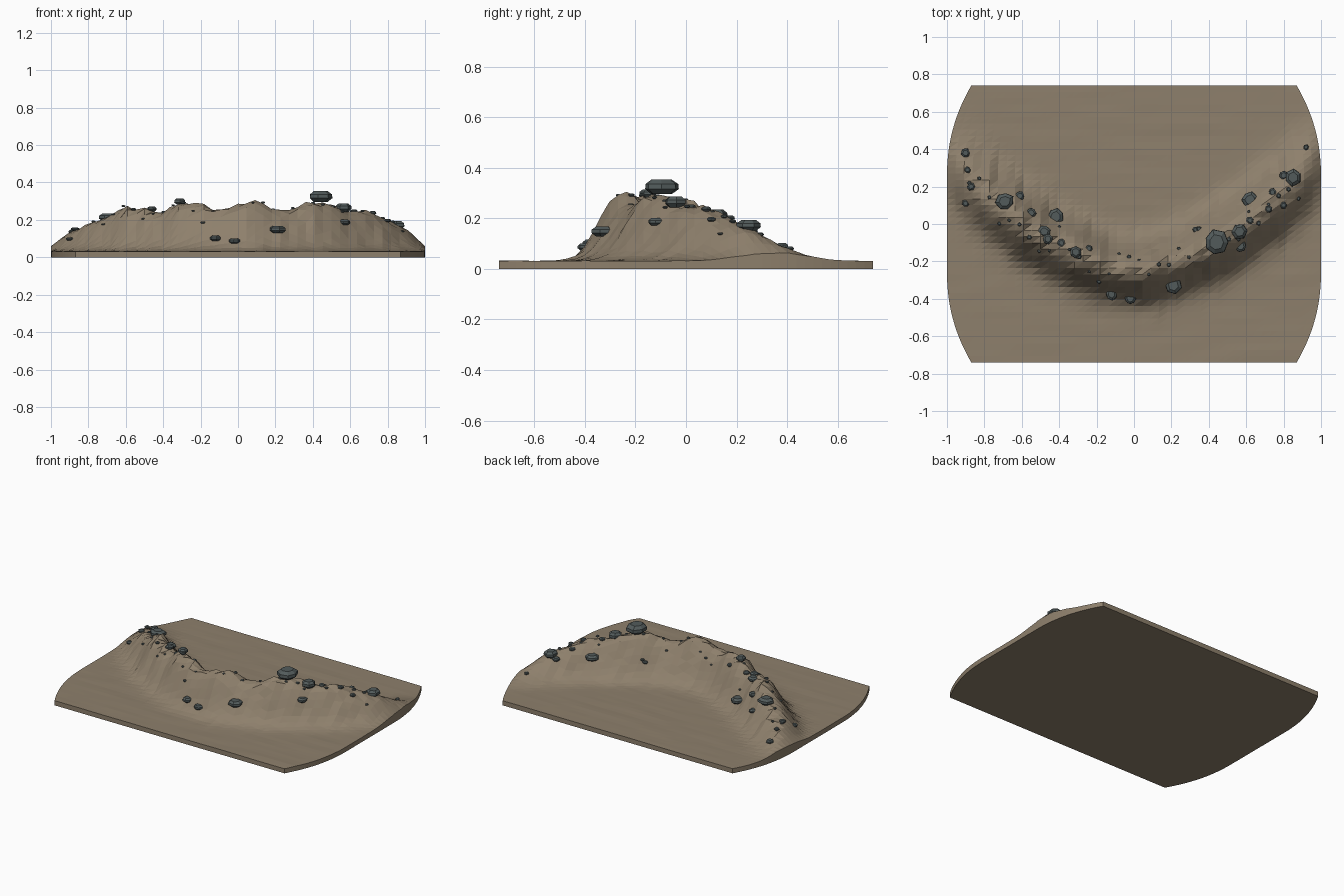
import bpy, bmesh, math, random
from mathutils import noise, Vector

if "Cube" in bpy.data.objects:
    bpy.data.objects.remove(bpy.data.objects["Cube"])

random.seed(7)


def material(name, rgb):
    m = bpy.data.materials.new(name)
    m.diffuse_color = (*rgb, 1)
    m.use_nodes = True
    m.node_tree.nodes["Principled BSDF"].inputs["Base Color"].default_value = m.diffuse_color
    return m


SOIL = material("soil", (0.27, 0.215, 0.15))
STONE = material("stone", (0.085, 0.105, 0.105))

# Crest height along x, from -1 to 1 in steps of 0.1
CREST = [.06, .135, .18, .215, .27, .26, .24, .30, .28, .255, .275,
         .305, .25, .255, .30, .285, .245, .245, .20, .15, .06]
BASE = 0.032
NX, NY, HALF_Y = 44, 44, 0.74


def half_width(y):
    return 1 - 0.13 * max(0, (abs(y) - 0.25) / 0.49) ** 2.2


def crest_height(x):
    t = min(max((x + 1) * 10, 0), 19.999)
    i = int(t)
    return CREST[i] + (CREST[i + 1] - CREST[i]) * (t - i)


def height(x, y):
    # bent ridge: distance from a curved centre line, with gullies on the slopes
    yc = -0.255 + 0.58 * abs(x) ** 1.65
    slope = 0.957 * abs(x) ** 0.65
    d = (y - yc) / math.sqrt(1 + slope * slope)
    gully = noise.noise(Vector((x * 16, y * 5, 3.1)))
    w = (0.122 if d < 0 else 0.135) * (1 + 0.13 * gully)
    h = (crest_height(x) - BASE) * math.exp(-(abs(d) / w) ** 2.2)
    ripple = 0.002 * noise.noise(Vector((x * 3, y * 14, 0)))
    rough = 0.10 * h * noise.noise(Vector((x * 19, y * 19, 8)))
    return BASE + h + ripple + rough


def finish(bm, name, mat):
    bmesh.ops.recalc_face_normals(bm, faces=bm.faces)
    me = bpy.data.meshes.new(name)
    bm.to_mesh(me)
    bm.free()
    me.materials.append(mat)
    ob = bpy.data.objects.new(name, me)
    bpy.context.collection.objects.link(ob)
    return ob


# Ground slab with the ridge as a height field
bm = bmesh.new()
rows = []
for j in range(NY + 1):
    y = -HALF_Y + 2 * HALF_Y * j / NY
    hw = half_width(y)
    xs = [hw * (2 * i / NX - 1) for i in range(NX + 1)]
    rows.append([bm.verts.new((x, y, height(x, y))) for x in xs])
for j in range(NY):
    for i in range(NX):
        a, b = rows[j][i], rows[j][i + 1]
        c, d = rows[j + 1][i + 1], rows[j + 1][i]
        bm.faces.new((a, b, c))
        bm.faces.new((a, c, d))

# Side walls and flat underside
rim = (rows[0] + [r[-1] for r in rows[1:]] + rows[-1][-2::-1]
       + [r[0] for r in rows[-2:0:-1]])
low = [bm.verts.new((v.co.x, v.co.y, 0)) for v in rim]
for k in range(len(rim)):
    n = (k + 1) % len(rim)
    bm.faces.new((rim[k], low[k], low[n], rim[n]))
bm.faces.new(low)
finish(bm, "ridge_ground", SOIL)


def boulder(name, x, y, r, z=None):
    # squat faceted stone made from four irregular rings
    bm = bmesh.new()
    sides = random.choice((6, 7))
    turn = random.uniform(0, 6.28)
    tall = r * random.uniform(0.8, 1.0)
    jag = [random.uniform(0.87, 1.1) for _ in range(sides)]
    rings = []
    for f, h in ((0.6, -0.5), (1, -0.15), (0.97, 0.2), (0.6, 0.5)):
        rings.append([bm.verts.new((
            r * f * jag[k] * math.cos(turn + k * math.tau / sides),
            r * f * jag[k] * math.sin(turn + k * math.tau / sides),
            tall * h)) for k in range(sides)])
    for p, q in zip(rings, rings[1:]):
        for k in range(sides):
            n = (k + 1) % sides
            bm.faces.new((p[k], p[n], q[n], q[k]))
    bm.faces.new(rings[0])
    bm.faces.new(rings[-1])
    ob = finish(bm, name, STONE)
    ob.location = (x, y, z if z else height(x, y) + 0.2 * r)


# Large boulders on the crest and slopes
BIG = [(-.69, .12, .05), (-.42, .04, .045), (-.48, -.04, .035), (-.31, -.15, .035),
       (-.12, -.375, .033), (-.02, -.4, .03), (.21, -.33, .047), (.62, .13, .045),
       (.57, -.12, .033), (.85, .25, .048)]
for x, y, r in BIG:
    boulder("boulder", x, y, r)
boulder("boulder", .44, -.1, .068, .325)
boulder("boulder", .565, -.04, .046, .265)

# Medium stones
MEDIUM = [(-.9, .38, .025), (-.89, .29, .018), (-.87, .2, .023), (-.9, .11, .02),
          (-.61, .15, .025), (-.55, .06, .028), (-.46, -.08, .028), (-.39, -.1, .022),
          (-.24, -.13, .02), (.33, -.03, .018), (.62, .02, .02), (.72, .08, .02),
          (.74, .17, .022), (.8, .1, .02), (.8, .26, .024), (.92, .41, .017)]
for x, y, r in MEDIUM:
    boulder("stone", x, y, r)

# Pebbles scattered along the ridge
for k in range(34):
    x = -0.88 + 1.76 * k / 33
    y = -0.255 + 0.58 * abs(x) ** 1.65 + random.uniform(-0.11, 0.13)
    boulder("pebble", x, y, random.uniform(0.008, 0.014))
